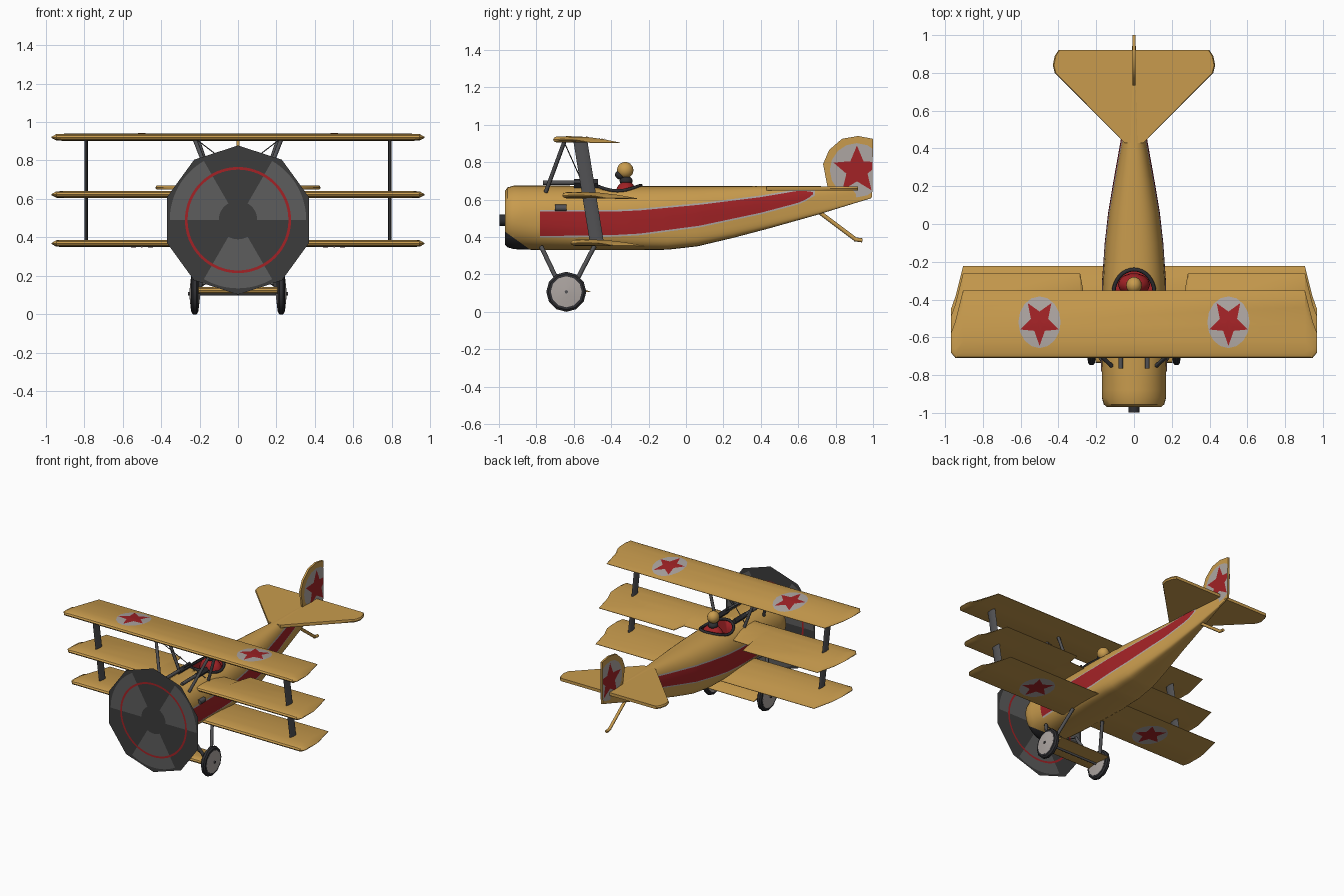
import bpy, bmesh, math
from mathutils import Vector as V

if "Cube" in bpy.data.objects:
    bpy.data.objects.remove(bpy.data.objects["Cube"])

def material(name, *c):
    m = bpy.data.materials.new(name)
    m.diffuse_color = (*c, 1)
    m.use_nodes = True
    m.node_tree.nodes["Principled BSDF"].inputs["Base Color"].default_value = m.diffuse_color
    return m
TAN = material("tan fabric", .58, .33, .075)
RED = material("red paint", .36, .016, .019)
PALE = material("pale grey", .42, .38, .36)
DARK = material("dark grey", .045, .045, .045)
MID = material("mid grey", .11, .11, .11)
STEEL = material("strut grey", .085, .085, .09)
BLACK = material("rubber black", .028, .028, .032)

def finish(name, bm, *mats, angle=35):
    me = bpy.data.meshes.new(name)
    bm.to_mesh(me); bm.free()
    for m in mats: me.materials.append(m)
    for p in me.polygons: p.use_smooth = True
    me.set_sharp_from_angle(angle=math.radians(angle))
    ob = bpy.data.objects.new(name, me)
    bpy.context.collection.objects.link(ob)
    return ob

def loft_bm(rings):
    bm = bmesh.new()
    vs = [[bm.verts.new(p) for p in r] for r in rings]
    n = len(rings[0])
    for a, b in zip(vs, vs[1:]):
        for i in range(n):
            bm.faces.new((a[i], a[(i+1) % n], b[(i+1) % n], b[i]))
    bm.faces.new(vs[0]); bm.faces.new(vs[-1])
    bmesh.ops.recalc_face_normals(bm, faces=bm.faces)
    return bm

def loft(name, rings, mat, angle=35):
    return finish(name, loft_bm(rings), mat, angle=angle)

def circle(c, u, v, n):
    return [V(c) + V(u)*math.cos(2*math.pi*i/n) + V(v)*math.sin(2*math.pi*i/n) for i in range(n)]

def bar(name, p, q, mat, wide=.01, thick=None, n=8):
    p, q = V(p), V(q)
    d = (q - p).normalized()
    u = d.cross((1, 0, 0) if abs(d.x) < .9 else (0, 0, 1)).normalized()
    v = d.cross(u) * (thick or wide)
    return loft(name, [circle(p, u*wide, v, n), circle(q, u*wide, v, n)], mat, 50)

def lerp(x, table, k=1):
    for a, b in zip(table, table[1:]):
        if x <= b[0]: return a[k] + (b[k]-a[k]) * max(0, (x-a[0])/(b[0]-a[0]))
    return table[-1][k]

def patch(name, outline, place, mat, clip=None, rings=4):
    """Thin painted plate: concentric rings of an outline laid on a surface."""
    pts = [a.lerp(b, k/3) for a, b in zip(outline, outline[1:]+outline[:1]) for k in range(3)]
    bm = bmesh.new()
    mid = bm.verts.new(place(0, 0))
    vs = [[bm.verts.new(place(p.x*k/rings, p.y*k/rings)) for p in pts] for k in range(1, rings+1)]
    n = len(pts)
    for i in range(n):
        j = (i+1) % n
        bm.faces.new((mid, vs[0][i], vs[0][j]))
        for a, b in zip(vs, vs[1:]): bm.faces.new((a[i], b[i], b[j], a[j]))
    if clip:
        bmesh.ops.bisect_plane(bm, geom=bm.verts[:]+bm.edges[:]+bm.faces[:], plane_co=(0, clip, 0),
                               plane_no=(0, 1, 0), clear_outer=True)
    return finish(name, bm, mat)

def polar(r, a): return V((r*math.cos(a), r*math.sin(a)))
def oval(rx, ry): return [V((rx*math.cos(i*math.pi/8), ry*math.sin(i*math.pi/8))) for i in range(16)]
def star(r, a0): return [polar(r if i % 2 == 0 else r*.45, a0 + i*math.pi/5) for i in range(10)]

# Fuselage: y, half width, top, bottom
BODY = [(-.968, .145, .645, .36), (-.955, .16, .665, .345), (-.92, .17, .675, .335), (-.78, .17, .675, .33),
        (-.3, .164, .672, .33), (-.1, .15, .672, .332), (.06, .132, .672, .35), (.25, .1, .672, .395),
        (.44, .066, .672, .445), (.7, .032, .672, .518), (.9, .01, .666, .58), (.99, .005, .655, .607)]
ROUND = [(-.95, 2), (-.78, 2.2), (-.2, 2.5), (1, 2.5)]
SQUARE = [(-.95, 2), (-.78, 2.6), (-.3, 4), (.2, 6), (1, 6)]

def body_at(y):
    w, t, b = (lerp(y, BODY, k) for k in (1, 2, 3))
    return w, (t+b)/2, (t-b)/2, lerp(y, ROUND), lerp(y, SQUARE)
def body_side(y, z):
    w, zc, h, nt, nb = body_at(y)
    n = nt if z > zc else nb
    return w * max(0, 1 - min(1, abs(z-zc)/h)**n)**(1/n)
def body_top(x, y):
    w, zc, h, n, _ = body_at(y)
    return zc + h * max(0, 1 - min(1, abs(x)/w)**n)**(1/n)
def body_ring(y):
    w, zc, h, nt, nb = body_at(y)
    out = []
    for i in range(36):
        a = 2*math.pi*i/36
        c, s = math.cos(a), math.sin(a)
        n = nt if s > 0 else nb
        out.append((math.copysign(abs(c)**(2/n), c)*w, y, zc + math.copysign(abs(s)**(2/n), s)*h))
    return out

ys = sorted({r[0] for r in BODY} | {-.88 + .08*i for i in range(23)})
bm = loft_bm([body_ring(y) for y in ys])
co, no = V((0, -.83, .33)), V((0, -.10, -.14))
bmesh.ops.bisect_plane(bm, geom=bm.verts[:]+bm.edges[:]+bm.faces[:], plane_co=co, plane_no=no)
for f in bm.faces:   # open cowl chin and engine front are dark
    c = f.calc_center_median()
    f.material_index = int((c-co).dot(no) > 0 or c.y < -.967)
fuselage = finish("fuselage", bm, TAN, BLACK)

# Cockpit opening cut into the fuselage, with a padded rim
CY = -.365
cut = loft("cockpit_cutter", [circle((0, CY, z), (.105, 0, 0), (0, .122, 0), 32) for z in (.57, .8)], RED)
cut.hide_render = True
mod = fuselage.modifiers.new("cockpit", 'BOOLEAN')
mod.object, mod.operation, mod.solver, mod.material_mode = cut, 'DIFFERENCE', 'EXACT', 'TRANSFER'
opened = bpy.data.meshes.new_from_object(fuselage.evaluated_get(bpy.context.evaluated_depsgraph_get()))
fuselage.modifiers.clear()
fuselage.data = opened
bpy.data.objects.remove(cut)
bm = bmesh.new()
rim = []
for i in range(32):
    a = 2*math.pi*i/32
    d = V((math.cos(a), math.sin(a), 0))
    x, y = .108*d.x, CY + .124*d.y
    rim.append([bm.verts.new(p) for p in circle((x, y, body_top(x, y)+.003), d*.01, (0, 0, .01), 6)])
for a, b in zip(rim, rim[1:]+rim[:1]):
    for k in range(6): bm.faces.new((a[k], b[k], b[(k+1) % 6], a[(k+1) % 6]))
bmesh.ops.recalc_face_normals(bm, faces=bm.faces)
finish("cockpit_rim", bm, BLACK, angle=70)

# Side stripes with pale borders
STRIPE = [(-.78, .405, .535), (-.4, .41, .535), (-.25, .418, .542), (.07, .46, .572), (.4, .53, .613),
          (.6, .583, .647), (.65, .605, .645), (.68, .63, .64)]
for s, side in ((1, "right"), (-1, "left")):
    for name, mat, grow, off in (("border", PALE, .009, .003), ("stripe", RED, 0, .005)):
        bm, cols = bmesh.new(), []
        for i in range(61):
            y = -.78 + (1.46+grow)*i/60
            lo, hi = lerp(y, STRIPE)-grow, lerp(y, STRIPE, 2)+grow
            zs = [lo + (hi-lo)*k/5 for k in range(6)]
            cols.append([bm.verts.new((s*(body_side(y, z)+off), y, z)) for z in zs])
        for a, b in zip(cols, cols[1:]):
            for k in range(5): bm.faces.new((a[k], b[k], b[k+1], a[k+1]))
        finish(f"{side}_{name}", bm, mat)

# Wings: upper and lower aerofoil curves as (chord fraction, height)
UP = [(0, .018), (.02, .029), (.08, .036), (.25, .037), (.5, .033), (.75, .021), (1, .003)]
LOW = [(.02, .008), (.08, .002), (.5, .004), (1, 0)]
FOIL = UP + LOW[::-1]
def foil(x, le, te, z0, t=1):
    return [(x, le+(te-le)*u, z0 + .018 + (z-.018)*t) for u, z in FOIL]
WINGS = {"top": (-.71, -.352, .902), "middle": (-.662, -.262, .604), "bottom": (-.617, -.223, .35)}
for name, (le, te, z) in WINGS.items():
    tip = [(.905, le, te, z), (.945, le, te-.16, z, .9), (.97, le+.03, te-.23, z, .15)]
    root = [(.12, le, -.36, z), (.268, le, -.355, z), (.285, le, te, z)] if name == "middle" else []
    half = [foil(*a) for a in root + tip]
    other = [[(-x, y, h) for x, y, h in r] for r in half[::-1]]
    if root:
        loft("right_middle_wing", half, TAN)
        loft("left_middle_wing", other, TAN)
    else:
        loft(name+"_wing", other + half, TAN)

# Wing markings: above the top wing, below the bottom wing
for x0 in (.5, -.5):
    for name, curve, sg in (("top", UP, 1), ("bottom", LOW, -1)):
        le, te, z = WINGS[name]
        yc = le + .19
        def on_wing(off):
            return lambda x, y: (x0+x, yc+y, z + lerp((yc+y-le)/(te-le), curve) + sg*off)
        patch(name+"_wing_disc", oval(.112, .137), on_wing(.002), PALE)
        patch(name+"_wing_star", [V((p.x*.85, p.y)) for p in star(.125, -math.pi/2)], on_wing(.004), RED)

# Tail surfaces
fin = [(.995, .61), (1, .925), (.92, .94), (.834, .925), (.765, .865), (.733, .79), (.752, .69), (.77, .61)]
loft("tail_fin", [[(x, *p) for p in fin] for x in (-.007, .007)], TAN)
edge = [(.05, .43), (.34, .72), (.42, .80), (.43, .84), (.42, .89), (.40, .92)]
plan = edge + [(-x, y) for x, y in edge[::-1]]
loft("tailplane", [[(x*k, y, z) for x, y in plan] for z, k in ((.648, .985), (.659, 1), (.67, .985))], TAN)
for s in (1, -1):
    patch("fin_disc", oval(.145, .145), lambda a, b: (s*.0095, .914+a, .757+b), PALE, clip=.997)
    patch("fin_star", star(.132, math.pi/2), lambda a, b: (s*.0115, .914+a, .757+b), RED, clip=.998)
bar("tail_skid", (0, .71, .535), (0, .91, .385), TAN, .011)
bar("skid_foot", (0, .90, .388), (0, .943, .382), TAN, .011)

# Spinning propeller disc: ten-sided sheet with blade blurs and a red ring
bm, N, prev = bmesh.new(), 120, None
for k in range(6):
    ring = []
    for i in range(N):
        a = 2*math.pi*i/N
        corner = (a - math.pi/2) % (math.pi/5) - math.pi/10
        r = (.02, .10, .262, .276, .355, .388*math.cos(math.pi/10)/math.cos(corner))[k]
        ring.append(bm.verts.new((r*math.cos(a), -1, .49 + r*math.sin(a))))
    if prev:
        for i in range(N):
            f = bm.faces.new((prev[i], prev[(i+1) % N], ring[(i+1) % N], ring[i]))
            blade = abs(((i+.5)*360/N - 30 + 60) % 120 - 60) < 30
            f.material_index = 2 if k == 3 else int(blade and k in (2, 4))
    else:
        bm.faces.new(ring)
    prev = ring
finish("propeller_disc", bm, DARK, MID, RED)
bar("propeller_hub", (0, -.998, .49), (0, -.95, .49), BLACK, .03, n=10)

# Parts repeated on both sides
for s, side in ((1, "right_"), (-1, "left_")):
    bar(side+"wing_strut", (s*.79, -.565, .915), (s*.79, -.475, .36), STEEL, .037, .009)
    bar(side+"front_cabane", (s*.225, -.65, .91), (s*.12, -.75, .64), STEEL, .011)
    bar(side+"rear_cabane", (s*.21, -.55, .91), (s*.12, -.52, .64), STEEL, .011)
    bar(side+"cabane_wire", (s*.21, -.65, .905), (-s*.11, -.54, .66), STEEL, .003, n=5)
    bar(side+"gun_barrel", (s*.07, -.765, .69), (s*.07, -.55, .69), STEEL, .012)
    bar(side+"gun_body", (s*.07, -.60, .685), (s*.07, -.47, .685), BLACK, .024, .018, 4)
    bar(side+"exhaust", (s*.165, -.70, .555), (s*.165, -.64, .555), STEEL, .018, .02)
    bar(side+"front_leg", (s*.13, -.775, .35), (s*.205, -.665, .12), STEEL, .012)
    bar(side+"rear_leg", (s*.13, -.49, .35), (s*.205, -.61, .12), STEEL, .012)
    bar(side+"leg_wire", (s*.13, -.77, .34), (-s*.2, -.66, .14), STEEL, .003, n=5)
    for part, mat, prof in (("tyre", BLACK, ((-.019, .08), (-.018, .096), (-.009, .107), (.009, .107), (.018, .096), (.019, .08))),
                            ("wheel_cover", PALE, ((-.028, .012), (-.02, .083), (.02, .083), (.028, .012)))):
        loft(side+part, [circle((s*.225+x, -.64, .107), (0, 0, r), (0, r, 0), 12) for x, r in prof], mat)
loft("axle_fairing", [[(x, -.735+.225*u, .105+z) for u, z in FOIL] for x in (-.205, .205)], TAN)
bar("axle", (-.26, -.64, .107), (.26, -.64, .107), STEEL, .009)

# Pilot
def blob(name, c, rx, ry, rz, mat):
    angs = [math.pi*(k+.2)/10.4 for k in range(11)]
    loft(name, [circle((c[0], c[1], c[2]-rz*math.cos(a)), (rx*math.sin(a), 0, 0), (0, ry*math.sin(a), 0), 14) for a in angs], mat, 60)
blob("pilot_torso", (0, -.32, .62), .085, .06, .08, RED)
blob("pilot_collar", (0, -.32, .70), .036, .036, .025, BLACK)
blob("pilot_helmet", (0, -.325, .757), .042, .045, .044, TAN)
blob("pilot_face", (0, -.35, .733), .028, .03, .026, BLACK)
